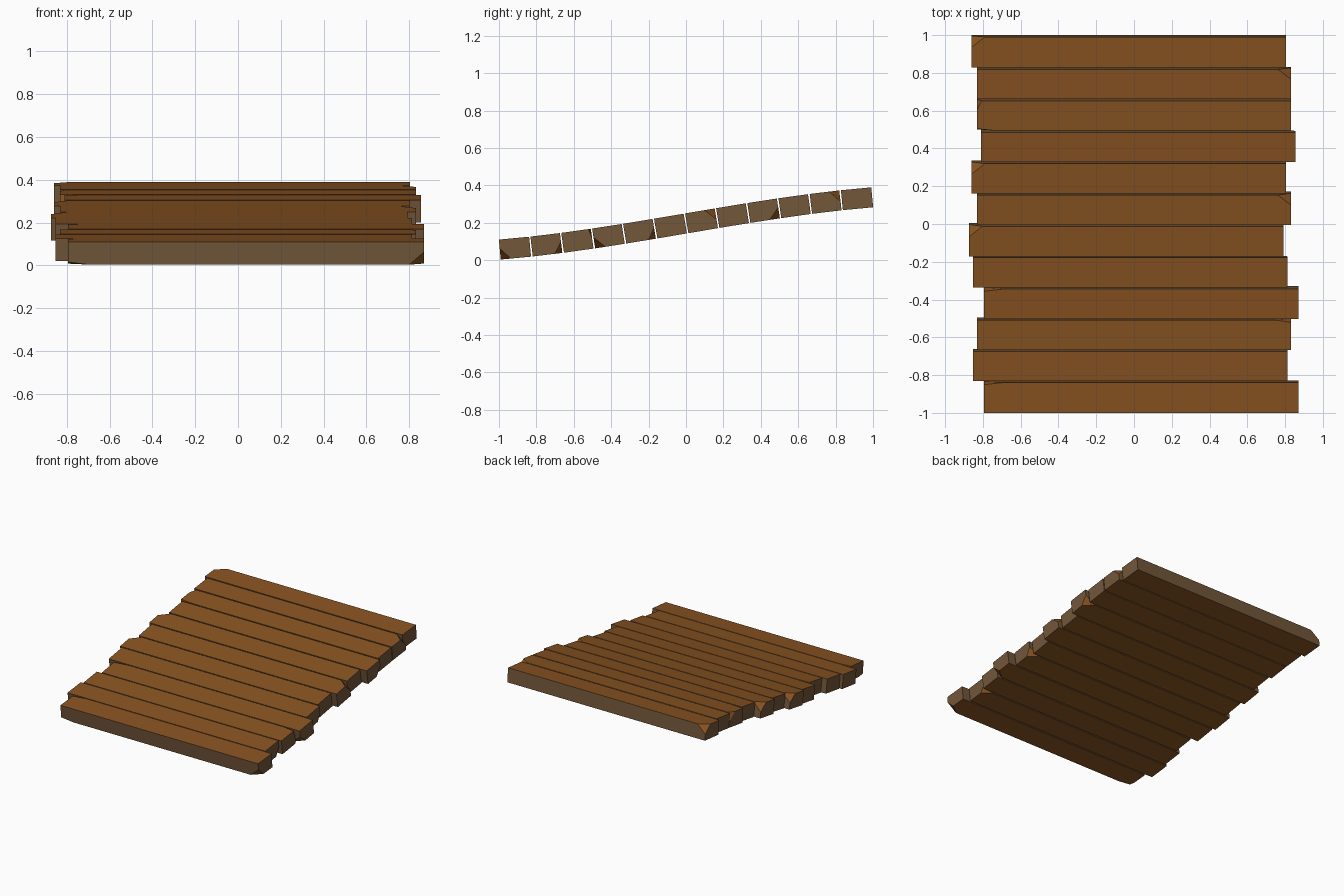
import bpy, bmesh, math
from mathutils import Vector

if "Cube" in bpy.data.objects:
    bpy.data.objects.remove(bpy.data.objects["Cube"])

def material(name, rgb):
    m = bpy.data.materials.new(name)
    m.diffuse_color = (*rgb, 1)
    m.use_nodes = True
    m.node_tree.nodes["Principled BSDF"].inputs["Base Color"].default_value = m.diffuse_color
    return m

WOOD = material("warm brown wood", (0.25, 0.088, 0.016))
EDGE = material("greyish brown edge", (0.17, 0.095, 0.042))

LENGTH, THICK, COUNT, GAP = 1.664, 0.107, 12, 0.008
SPAN = 0.9955

def height(y):
    # gentle S curve of the deck centre line
    return 0.1965 + 0.17 * y - 0.03 * y ** 3

# sideways shift of each plank, front to back
SHIFT = [0.038, -0.02, 0, 0.038, -0.02, -0.041, 0, -0.028, 0.022, 0, 0, -0.028]

# chipped corners: plank -> (corner signs, cut lengths along x, y, z)
BIG = (0.07, 0.055, 0.06)
SLIVER = (0.11, 0.012, 0.05)
CHIPS = {
    0: [((1, -1, -1), BIG), ((-1, 1, 1), SLIVER), ((-1, -1, -1), (0.1, 0.05, 0.012))],
    1: [((1, 1, -1), (0.07, 0.04, 0.06))],
    2: [((1, 1, 1), (0.08, 0.012, 0.05))],
    3: [((1, -1, -1), BIG), ((-1, 1, 1), SLIVER)],
    4: [((1, 1, -1), (0.07, 0.04, 0.06))],
    5: [((-1, 1, 1), BIG)],
    6: [((1, 1, 1), BIG)],
    7: [((-1, 1, 1), BIG)],
    8: [((1, 1, -1), BIG)],
    9: [((-1, 1, 1), (0.025, 0.05, 0.06)), ((-1, -1, 1), (0.1, 0.01, 0.05))],
    10: [((1, 1, 1), BIG)],
    11: [((-1, 1, 1), BIG)],
}

def plank(i):
    y0 = -SPAN + 2 * SPAN * i / COUNT
    y1 = y0 + 2 * SPAN / COUNT
    a, b = Vector((0, y0, height(y0))), Vector((0, y1, height(y1)))
    # outer planks reach the ends, the others leave a narrow gap
    t = (b - a).normalized()
    if i > 0:
        a += t * GAP / 2
    if i < COUNT - 1:
        b -= t * GAP / 2
    half = Vector((LENGTH / 2, (b - a).length / 2, THICK / 2))
    bm = bmesh.new()
    bmesh.ops.create_cube(bm, size=2)
    bmesh.ops.scale(bm, vec=half, verts=bm.verts)
    # slice off the chipped corners
    for sign, cut in CHIPS[i]:
        n = Vector(s / c for s, c in zip(sign, cut))
        corner = Vector(s * h for s, h in zip(sign, half))
        point = corner - Vector((sign[0] * cut[0], 0, 0))
        r = bmesh.ops.bisect_plane(bm, geom=bm.verts[:] + bm.edges[:] + bm.faces[:],
                                   plane_co=point, plane_no=n, clear_outer=True)
        edges = [e for e in r["geom_cut"] if isinstance(e, bmesh.types.BMEdge)]
        bmesh.ops.contextual_create(bm, geom=edges)
    bmesh.ops.recalc_face_normals(bm, faces=bm.faces)
    # straight sides and ends are greyer than the top, bottom and chips
    for f in bm.faces:
        f.material_index = int(max(abs(f.normal.x), abs(f.normal.y)) > 0.999)
    me = bpy.data.meshes.new(f"plank_{i + 1}")
    bm.to_mesh(me)
    bm.free()
    me.materials.append(WOOD)
    me.materials.append(EDGE)
    ob = bpy.data.objects.new(f"plank_{i + 1}", me)
    ob.location = (a + b) / 2 + Vector((SHIFT[i], 0, 0))
    ob.rotation_euler.x = math.atan2(t.z, t.y)
    bpy.context.collection.objects.link(ob)

for i in range(COUNT):
    plank(i)
